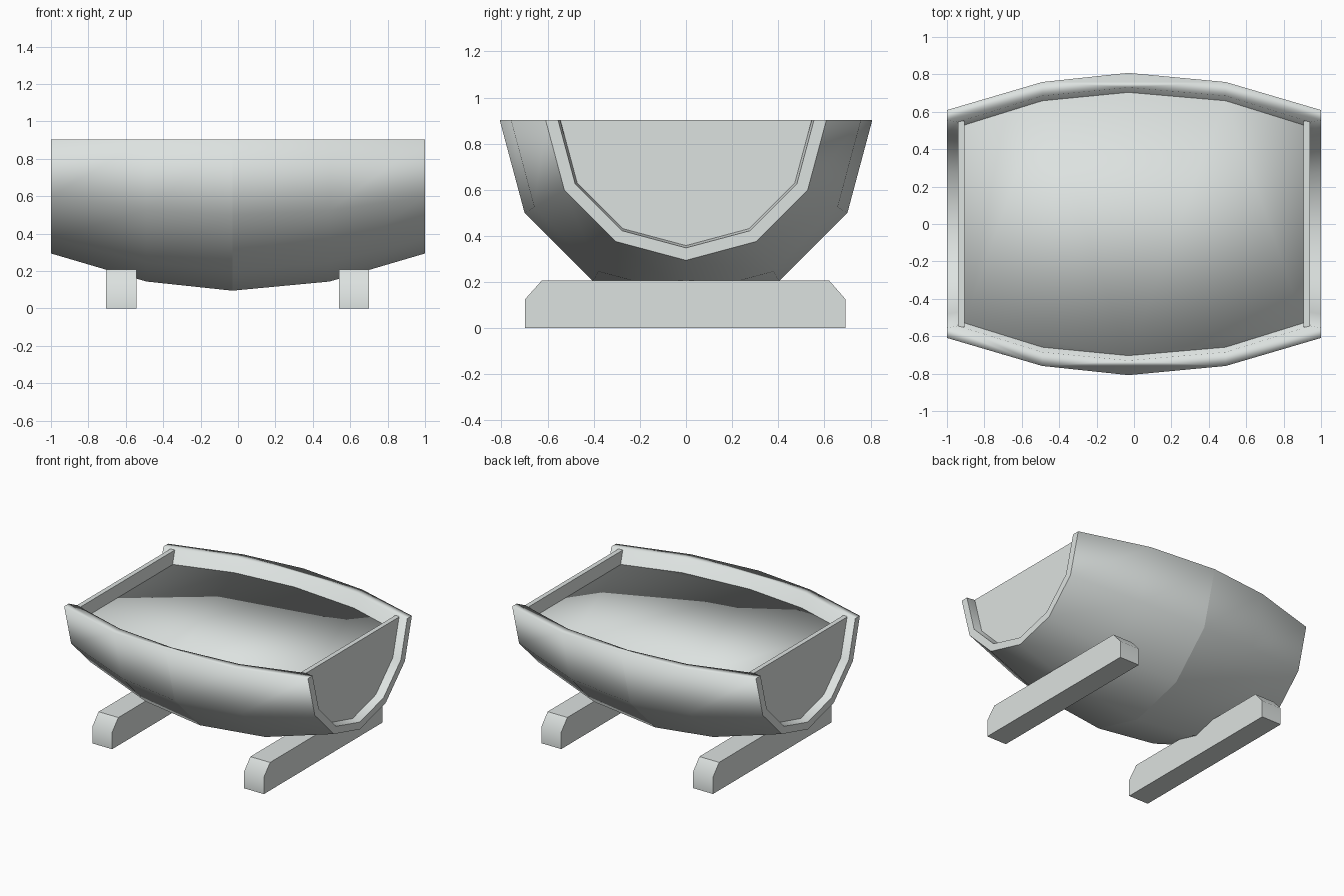
import bpy, bmesh
from math import sin, cos, pi, radians

cube = bpy.data.objects.get("Cube")
if cube:
    bpy.data.objects.remove(cube)

COLOR = (0.72, 0.76, 0.745, 1)
gray = bpy.data.materials.new("light_gray")
gray.use_nodes = True
gray.diffuse_color = COLOR
gray.node_tree.nodes["Principled BSDF"].inputs["Base Color"].default_value = COLOR

SEAM = -0.03   # widest station, where the two halves of the tub meet
TOP = 0.903    # rim height


def make(name, bm, smooth=None):
    bmesh.ops.recalc_face_normals(bm, faces=bm.faces)
    mesh = bpy.data.meshes.new(name)
    bm.to_mesh(mesh)
    bm.free()
    mesh.materials.append(gray)
    obj = bpy.data.objects.new(name, mesh)
    bpy.context.collection.objects.link(obj)
    if smooth:
        bpy.ops.object.select_all(action='DESELECT')
        obj.select_set(True)
        bpy.context.view_layer.objects.active = obj
        bpy.ops.object.shade_smooth_by_angle(angle=radians(smooth))
    return obj


def extrude(points, offset):
    """Solid made by sliding a flat outline along an offset."""
    bm = bmesh.new()
    face = bm.faces.new([bm.verts.new(p) for p in points])
    new = bmesh.ops.extrude_face_region(bm, geom=[face])["geom"]
    bmesh.ops.translate(bm, vec=offset, verts=[g for g in new if isinstance(g, bmesh.types.BMVert)])
    # the starting face is kept by the extrusion only when it is a lone face
    if not any(len(f.verts) == len(points) and f.calc_center_median().dot(offset) <
               sum((v.co for v in bm.verts), bm.verts[:][0].co * 0).dot(offset) / len(bm.verts)
               for f in bm.faces if len(points) != 4):
        bmesh.ops.holes_fill(bm, edges=bm.edges, sides=0)
    return bm


def half_turn(profile, steps=6):
    """Sweep a closed (x, radius) outline through the lower half turn and cap it."""
    bm = bmesh.new()
    rings = []
    for i in range(steps + 1):
        a = pi * i / steps
        rings.append([bm.verts.new((x, r * cos(a), TOP - r * sin(a))) for x, r in profile])
    n = len(profile)
    for a, b in zip(rings, rings[1:]):
        for j in range(n):
            k = (j + 1) % n
            bm.faces.new((a[j], a[k], b[k], b[j]))
    bm.faces.new(rings[0])
    bm.faces.new(rings[-1])
    return bm


# Half-barrel tub with a bulging thick wall and softly shaded rim
outer = [(-1, 0.609), (-0.49, 0.759), (SEAM, 0.808), (0.49, 0.759), (1, 0.609)]
inner = [(1, 0.555), (0.94, 0.545), (0.49, 0.685), (SEAM, 0.73), (-0.49, 0.685), (-0.94, 0.545), (-1, 0.555)]
tub = make("tub_wall", half_turn(outer + inner), 110)
for e in tub.data.edges:
    xs = [tub.data.vertices[v].co.x for v in e.vertices]
    if abs(xs[0] - xs[1]) < 0.001 and (abs(xs[0] - SEAM) < 0.001 or abs(xs[0]) > 0.9):
        e.use_edge_sharp = True

# Flat end panels set in from the rim
for side, s in (("left", 1), ("right", -1)):
    arc = [(s * 0.94, 0.552 * cos(pi * i / 6), TOP - 0.552 * sin(pi * i / 6)) for i in range(7)]
    make(side + "_end_panel", extrude(arc, (s * -0.035, 0, 0)))

# Level filling just below the rim, shaded softly over its edge
half = [(-0.91, 0.535), (-0.49, 0.665), (SEAM, 0.71), (0.49, 0.665), (0.91, 0.535)]
outline = half + [(x, -y) for x, y in reversed(half)]
make("filling", extrude([(x, y, 0.805) for x, y in outline], (0, 0, -0.06)), 100)

# Two support rails with chamfered upper ends
rail = [(-0.698, 0), (0.692, 0), (0.692, 0.125), (0.62, 0.207), (-0.625, 0.207), (-0.698, 0.125)]
for side, x in (("left", 0.539), ("right", -0.706)):
    make(side + "_rail", extrude([(x, y, z) for y, z in rail], (0.162, 0, 0)), 45)
